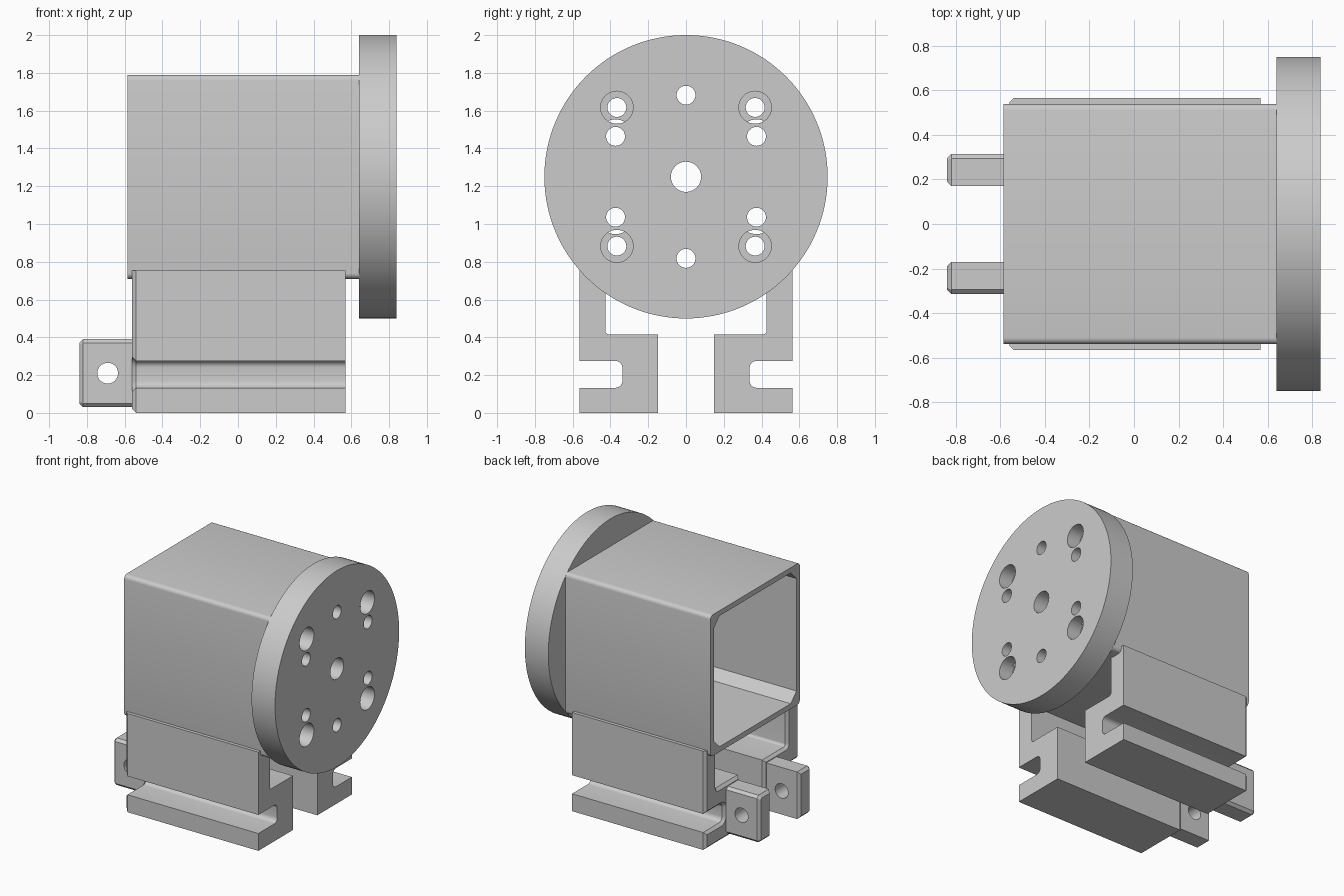
import bpy, bmesh, math
from mathutils import Matrix, Vector

if "Cube" in bpy.data.objects:
    bpy.data.objects.remove(bpy.data.objects["Cube"], do_unlink=True)

GREY = (0.6, 0.6, 0.6, 1)
metal = bpy.data.materials.new("light grey metal")
metal.use_nodes = True
metal.diffuse_color = GREY
metal.node_tree.nodes["Principled BSDF"].inputs["Base Color"].default_value = GREY


def make_object(name, bm):
    bmesh.ops.recalc_face_normals(bm, faces=bm.faces)
    mesh = bpy.data.meshes.new(name)
    bm.to_mesh(mesh)
    bm.free()
    mesh.materials.append(metal)
    obj = bpy.data.objects.new(name, mesh)
    bpy.context.collection.objects.link(obj)
    return obj


def activate(obj):
    bpy.ops.object.select_all(action='DESELECT')
    obj.select_set(True)
    bpy.context.view_layer.objects.active = obj


def cut(obj, cutter):
    mod = obj.modifiers.new("cut", 'BOOLEAN')
    mod.operation, mod.solver, mod.object = 'DIFFERENCE', 'EXACT', cutter
    activate(obj)
    bpy.ops.object.modifier_apply(modifier=mod.name)
    bpy.data.objects.remove(cutter, do_unlink=True)


def mirror_y(obj):
    mod = obj.modifiers.new("mirror", 'MIRROR')
    mod.use_axis = (False, True, False)
    activate(obj)
    bpy.ops.object.modifier_apply(modifier=mod.name)


def smooth(obj):
    activate(obj)
    bpy.ops.object.shade_smooth_by_angle(angle=math.radians(25))


def rounded(corners, steps=5):
    """Expand (y, z, radius) corners into a profile with filleted corners."""
    out = []
    for i, (y, z, r) in enumerate(corners):
        p = Vector((y, z))
        if r == 0:
            out.append(p)
            continue
        a = Vector(corners[i - 1][:2])
        b = Vector(corners[(i + 1) % len(corners)][:2])
        u, v = (a - p).normalized() * r, (b - p).normalized() * r
        for k in range(steps + 1):
            t = k / steps * math.pi / 2
            out.append(p + u * (1 - math.sin(t)) + v * (1 - math.cos(t)))
    return out


def prism(profile, x0, x1):
    bm = bmesh.new()
    face = bm.faces.new([bm.verts.new((x0, p.x, p.y)) for p in profile])
    ext = bmesh.ops.extrude_face_region(bm, geom=[face], use_keep_orig=True)
    moved = [g for g in ext["geom"] if isinstance(g, bmesh.types.BMVert)]
    bmesh.ops.translate(bm, verts=moved, vec=(x1 - x0, 0, 0))
    return bm


def cylinder(name, radius, length, centre, axis, sides=40):
    bm = bmesh.new()
    turn = Matrix.Rotation(math.pi / 2, 4, 'Y' if axis == 'X' else 'X')
    bmesh.ops.create_cone(bm, cap_ends=True, segments=sides, radius1=radius,
                          radius2=radius, depth=length,
                          matrix=Matrix.Translation(centre) @ turn)
    return make_object(name, bm)


def square(half, radius):
    return [(s * half, MID + t * half, radius)
            for s, t in ((-1, -1), (1, -1), (1, 1), (-1, 1))]


MID = 1.25

# Square tube with rounded outside and chamfered inside corners
tube = make_object("square_tube", prism(rounded(square(0.54, 0.03)), -0.585, 0.645))
bore = make_object("bore", prism(rounded(square(0.5, 0.07), 1), -0.7, 0.8))
cut(tube, bore)
smooth(tube)

# Round face plate with its drilled holes
BACK, FRONT = 0.64, 0.838
plate = cylinder("round_plate", 0.75, FRONT - BACK, ((BACK + FRONT) / 2, 0, MID), 'X', 128)


def drill(radius, y, z, x=(BACK + FRONT) / 2, length=1):
    cut(plate, cylinder("drill", radius, length, (x, y, z), 'X'))


drill(0.08, 0, MID)
for up in (-1, 1):
    drill(0.05, 0, MID + up * 0.432)
    for side in (-1, 1):
        # Bolt hole sunk from the front, bolt hole sunk from the back
        drill(0.05, side * 0.366, MID + up * 0.367)
        drill(0.086, side * 0.366, MID + up * 0.367, FRONT, 0.22)
        drill(0.05, side * 0.373, MID + up * 0.214)
        drill(0.09, side * 0.373, MID + up * 0.214, BACK, 0.22)
smooth(plate)

# Slotted feet that carry the tube
foot_profile = rounded([
    (0.147, 0, 0), (0.565, 0, 0), (0.565, 0.133, 0), (0.337, 0.133, 0.035),
    (0.337, 0.275, 0.035), (0.565, 0.275, 0), (0.565, 0.755, 0),
    (0.53, 0.755, 0), (0.51, 0.73, 0), (0.427, 0.73, 0),
    (0.427, 0.415, 0.02), (0.147, 0.415, 0)])
REAR = -0.56
bm = prism(foot_profile, REAR, 0.568)
rim = [e for e in bm.edges
       if all(abs(v.co.x - REAR) < 0.001 for v in e.verts)
       and sum(v.co.z for v in e.verts) / 2 < 0.72]
bmesh.ops.bevel(bm, geom=rim, offset=0.02, segments=1, affect='EDGES')
feet = make_object("slotted_feet", bm)
mirror_y(feet)
smooth(feet)

# Chamfered lugs at the rear, each with a cross hole
bm = prism(rounded([(0.17, 0.03, 0), (0.315, 0.03, 0.02),
                    (0.315, 0.39, 0.02), (0.17, 0.39, 0)], 1), -0.84, -0.5)
rim = [e for e in bm.edges if all(v.co.x < -0.83 for v in e.verts)]
bmesh.ops.bevel(bm, geom=rim, offset=0.02, segments=1, affect='EDGES')
lugs = make_object("rear_lugs", bm)
cut(lugs, cylinder("drill", 0.055, 0.6, (-0.69, 0.25, 0.21), 'Y'))
mirror_y(lugs)
smooth(lugs)
